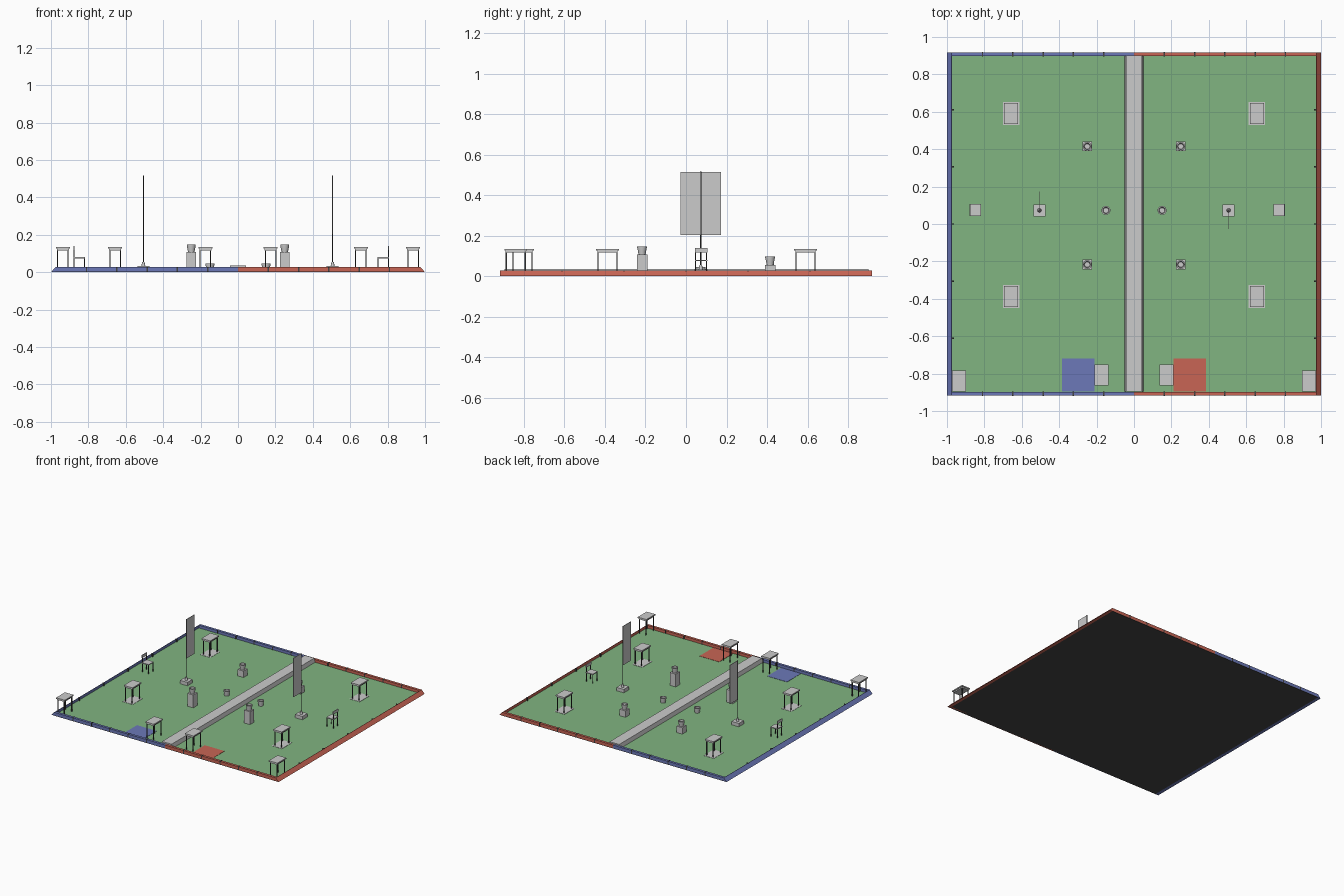
import bpy, bmesh, math
from mathutils import Vector

if "Cube" in bpy.data.objects:
    bpy.data.objects.remove(bpy.data.objects["Cube"])


def material(name, col):
    m = bpy.data.materials.new(name)
    m.diffuse_color = (*col, 1)
    m.use_nodes = True
    m.node_tree.nodes["Principled BSDF"].inputs["Base Color"].default_value = m.diffuse_color
    return m


GREEN = material("green", (0.22, 0.46, 0.22))
BLUE = material("blue", (0.15, 0.19, 0.48))
RED = material("red", (0.58, 0.13, 0.09))
DARK = material("dark", (0.06, 0.06, 0.06))


def finish(name, bm, mat=None, smooth=False):
    bmesh.ops.recalc_face_normals(bm, faces=bm.faces)
    me = bpy.data.meshes.new(name)
    bm.to_mesh(me)
    bm.free()
    ob = bpy.data.objects.new(name, me)
    bpy.context.collection.objects.link(ob)
    if mat:
        me.materials.append(mat)
    if smooth:
        bpy.context.view_layer.objects.active = ob
        ob.select_set(True)
        bpy.ops.object.shade_smooth_by_angle(angle=math.radians(35))
        ob.select_set(False)
    return ob


def add_box(bm, lo, hi):
    vs = bmesh.ops.create_cube(bm, size=1)["verts"]
    lo, hi = Vector(lo), Vector(hi)
    for v in vs:
        v.co = (lo + hi) / 2 + v.co * (hi - lo)


def boxes(name, parts, mat=None):
    bm = bmesh.new()
    for lo, hi in parts:
        add_box(bm, lo, hi)
    return finish(name, bm, mat)


def prism(name, profile, y0, y1, mat=None):
    """Extrude an xz profile along y."""
    bm = bmesh.new()
    f = bm.faces.new([bm.verts.new((x, y0, z)) for x, z in profile])
    ext = bmesh.ops.extrude_face_region(bm, geom=[f])["geom"]
    bmesh.ops.translate(bm, vec=(0, y1 - y0, 0),
                        verts=[g for g in ext if isinstance(g, bmesh.types.BMVert)])
    return finish(name, bm, mat)


def lathe(name, profile, at, sides=24, mat=None):
    bm = bmesh.new()
    vs = [bm.verts.new((r, 0, z)) for r, z in profile]
    es = [bm.edges.new(p) for p in zip(vs, vs[1:])]
    bmesh.ops.spin(bm, geom=vs + es, cent=(0, 0, 0), axis=(0, 0, 1),
                   angle=math.tau, steps=sides, use_duplicate=False)
    bmesh.ops.remove_doubles(bm, verts=bm.verts, dist=1e-5)
    ob = finish(name, bm, mat, True)
    ob.location = at
    return ob


X, Y, WALL = 0.975, 0.918, 0.027
F = 0.005  # field surface height

# field
boxes("base_plate", [((-X, -Y, 0), (X, Y, 0.003))], DARK)
boxes("field_mat", [((-X, -Y + 0.01, 0.003), (X, Y - 0.01, F))], GREEN)
prism("centre_ridge", [(-0.05, F), (0.05, F), (0.042, 0.036), (-0.042, 0.036)], -0.895, 0.9)

# border walls, corner zones and wall joints
for s, side, mat in ((-1, "left", BLUE), (1, "right", RED)):
    prism(side + "_wall", [(s * (X - 0.002), 0), (s, 0), (s * X, WALL), (s * (X - 0.002), WALL)],
          -Y, Y, mat)
    for t, end in ((-1, "front"), (1, "back")):
        ys = sorted((t * Y, t * (Y - 0.02)))
        xs = sorted((0, s * X))
        boxes(f"{end}_{side}_wall", [((xs[0], ys[0], 0), (xs[1], ys[1], WALL))], mat)
    zx = sorted((s * 0.212, s * 0.385))
    boxes(side + "_zone", [((zx[0], -0.895, F), (zx[1], -0.72, F + 0.002))], mat)
    joints = []
    for k in range(-2, 3):
        y = k * 0.306
        jx = sorted((s * (X - 0.012), s * (X + 0.001)))
        joints.append(((jx[0], y - 0.004, 0.003), (jx[1], y + 0.004, WALL + 0.001)))
    for k in range(1, 6):
        x = s * k * 0.162
        for t in (-1, 1):
            jy = sorted((t * (Y - 0.022), t * (Y + 0.001)))
            joints.append(((x - 0.004, jy[0], 0.003), (x + 0.004, jy[1], WALL + 0.001)))
    boxes(side + "_wall_joints", joints, DARK)


def table(x, y, pad):
    hx, hy = 0.038, 0.056
    boxes("table_top", [((x - hx, y - hy, 0.126), (x + hx, y + hy, 0.135)),
                        ((x - hx + .006, y - hy + .006, 0.117), (x + hx - .006, y + hy - .006, 0.126))])
    boxes("table_legs", [((x + a * 0.028 - .0028, y + b * 0.047 - .0028, F),
                          (x + a * 0.028 + .0028, y + b * 0.047 + .0028, 0.118))
                         for a in (-1, 1) for b in (-1, 1)], DARK)
    if pad:
        boxes("table_pad", [((x - 0.044, y - 0.062, F), (x + 0.044, y + 0.062, F + 0.002))])


def chair(s):
    # s = side; the backrest faces outward
    cx, cy, h = s * 0.7775 if s > 0 else -0.848, 0.075, 0.031
    boxes("chair_seat", [((cx - h, cy - h, 0.074), (cx + h, cy + h, 0.081))])
    legs = []
    for a in (-1, 1):
        for b in (-1, 1):
            px, py = cx + a * (h - .003), cy + b * (h - .004)
            legs.append(((px - .0025, py - .0025, F), (px + .0025, py + .0025, 0.14 if a == s else 0.075)))
    boxes("chair_legs", legs, DARK)
    bx = cx + s * (h - .003)
    boxes("chair_back", [((bx - .003, cy - h, 0.118), (bx + .003, cy + h, 0.14))])


def banner(s):
    x, y = s * 0.506, 0.073
    boxes("banner_base", [((x - .032, y - .032, F), (x + .032, y + .032, 0.032))])
    lathe("banner_socket", [(0, .032), (.011, .032), (.006, .055), (0, .055)], (x, y, 0), 12)
    lathe("banner_pole", [(0, .03), (.003, .03), (.003, .516), (0, .516)], (x, y, 0), 10, DARK)
    ys = sorted((y, y - s * 0.1))
    boxes("banner_cloth", [((x - .002, ys[0], 0.203), (x + .002, ys[1], 0.513))])


def cup(x, y, z):
    lathe("cup", [(0, 0), (.018, 0), (.019, .012), (.024, .035), (.024, .04),
                  (.017, .04), (.014, .008), (0, .008)], (x, y, z))


for s in (-1, 1):
    for y in (0.59, -0.387):
        table(s * 0.657, y, True)
    table(s * 0.936, -0.84, False)
    table(s * 0.174, -0.807, False)
    chair(s)
    banner(s)
    cup(s * 0.15, 0.073, F)
    for y, top in ((0.415, 0.056), (-0.217, 0.107)):
        boxes("pedestal", [((s * 0.25 - .026, y - .026, F), (s * 0.25 + .026, y + .026, top))])
        cup(s * 0.25, y, top)
